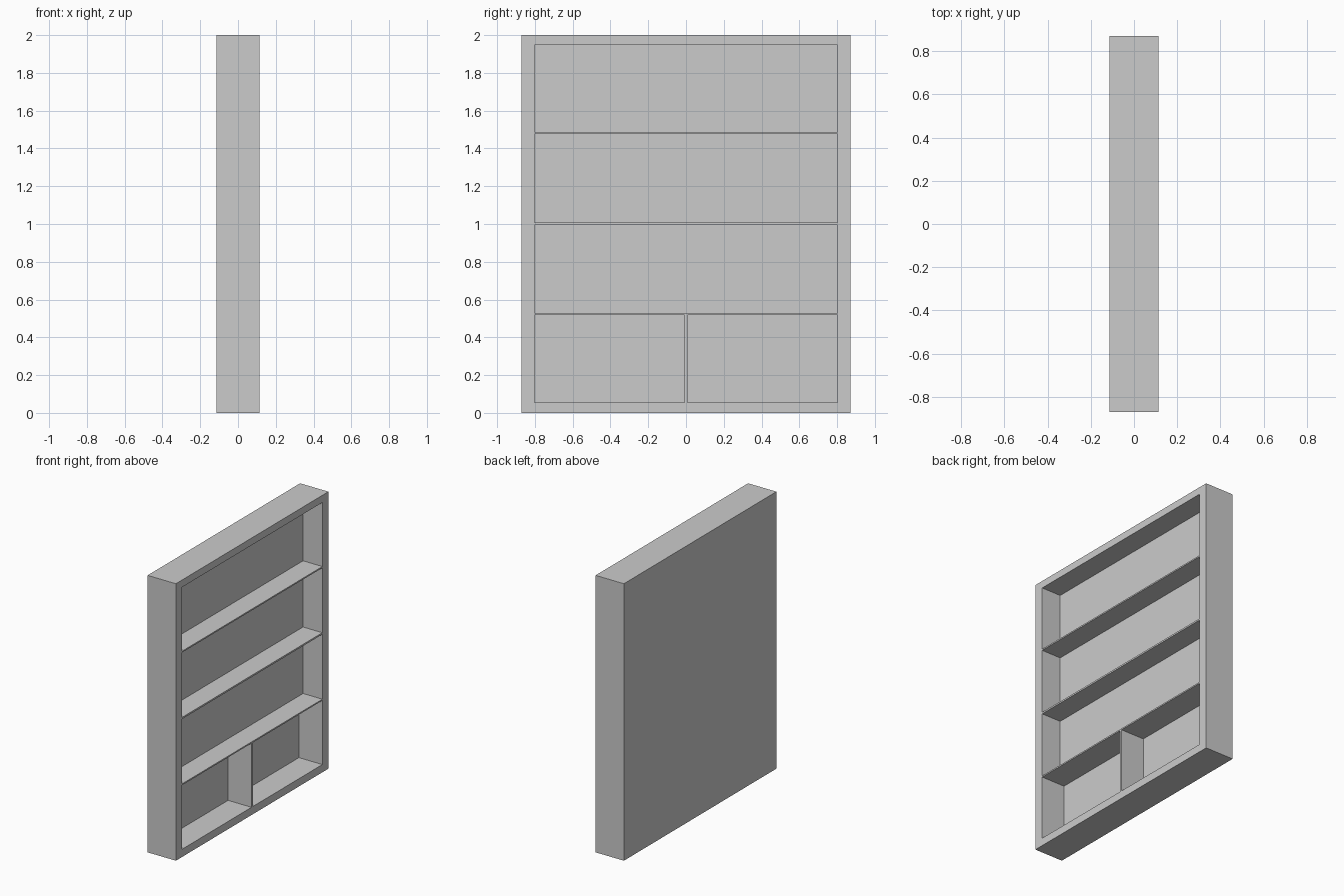
import bpy
import bmesh
from mathutils import Matrix, Vector

if "Cube" in bpy.data.objects:
    bpy.data.objects.remove(bpy.data.objects["Cube"])


def add_box(bm, lo, hi):
    lo, hi = Vector(lo), Vector(hi)
    m = Matrix.Translation((lo + hi) / 2) @ Matrix.Diagonal((*(hi - lo), 1))
    bmesh.ops.create_cube(bm, size=1, matrix=m)


def boxes_object(name, boxes):
    bm = bmesh.new()
    for lo, hi in boxes:
        add_box(bm, lo, hi)
    mesh = bpy.data.meshes.new(name)
    bm.to_mesh(mesh)
    bm.free()
    ob = bpy.data.objects.new(name, mesh)
    bpy.context.collection.objects.link(ob)
    return ob


DX, DY, H = 0.113, 0.87, 2.0      # half depth, half width, height
OPEN_Y = 0.801                    # half width of the openings
UPPER_BACK, LOWER_BACK = -0.041, -0.074
DIVIDER = 0.007                   # half thickness of the lower divider

# Solid case
case = boxes_object("bookcase", [((-DX, -DY, 0), (DX, DY, H))])

# Three wide shelf bays, then two deeper bays either side of the divider
bays = [((UPPER_BACK, -OPEN_Y, z0), (DX + 0.1, OPEN_Y, z1))
        for z0, z1 in ((0.528, 0.996), (1.008, 1.476), (1.486, 1.948))]
for y0, y1 in ((-OPEN_Y, -DIVIDER), (DIVIDER, OPEN_Y)):
    bays.append(((LOWER_BACK, y0, 0.056), (DX + 0.1, y1, 0.518)))

bay_cutter = boxes_object("bay_cutter", bays)
bay_cutter.hide_render = True
bay_cutter.display_type = 'WIRE'

# Hollow out the bays, leaving shelves and divider flush with the frame
cut = case.modifiers.new("shelf_bays", 'BOOLEAN')
cut.operation = 'DIFFERENCE'
cut.solver = 'EXACT'
cut.object = bay_cutter
